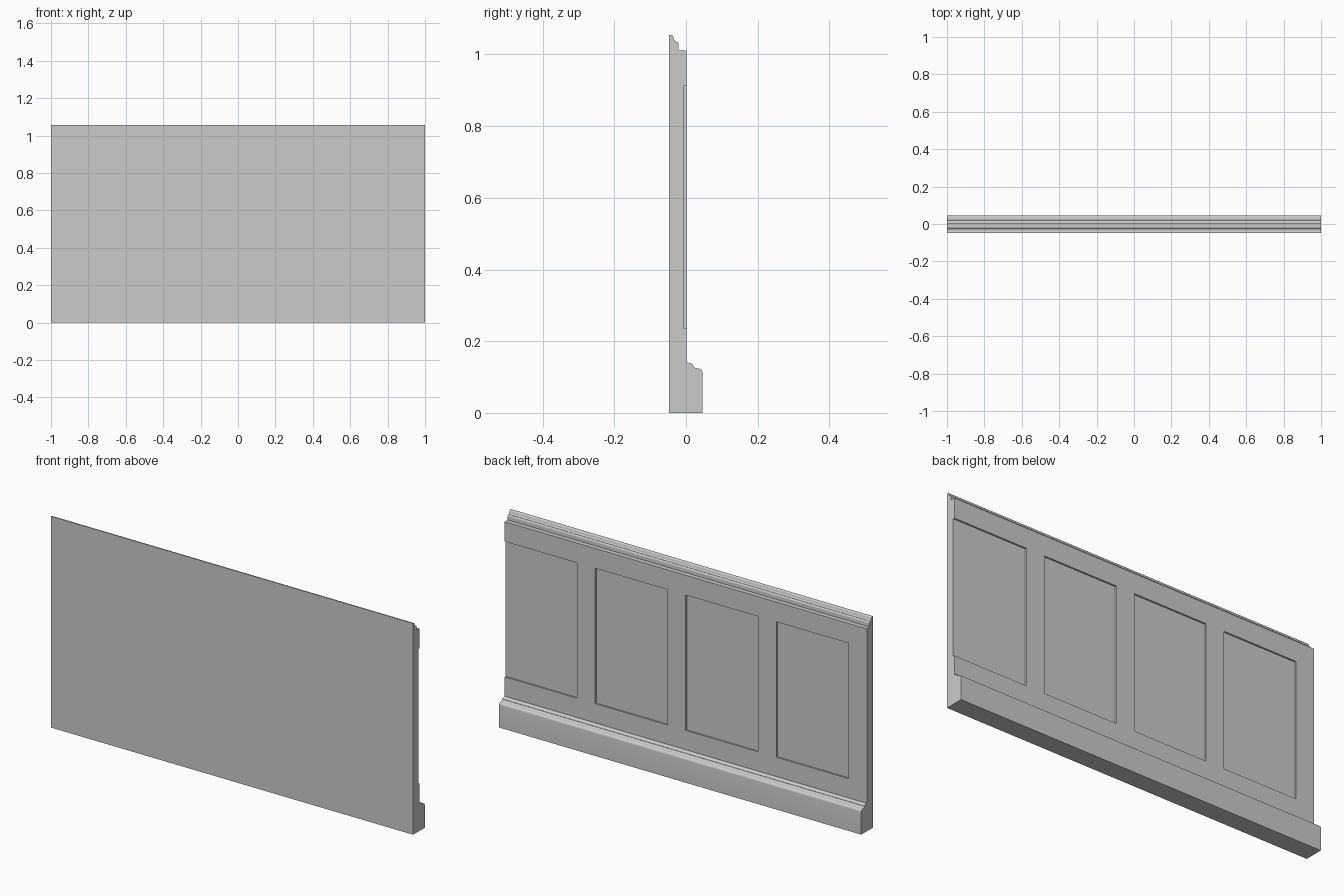
import bpy, bmesh, math

if "Cube" in bpy.data.objects:
    bpy.data.objects.remove(bpy.data.objects["Cube"])

FACE, BACK, RECESS = 0.002, -0.047, -0.006   # rail face, wall side, sunken panel depth


def arc(cy, cz, ry, rz, a0, a1, n=6):
    """Elliptical arc in the y-z plane, angles in degrees."""
    return [(cy + ry * math.cos(math.radians(a0 + (a1 - a0) * i / n)),
             cz + rz * math.sin(math.radians(a0 + (a1 - a0) * i / n))) for i in range(n + 1)]


def extrude_profile(name, pts, x0, x1):
    """Closed y-z profile swept from x0 to x1."""
    bm = bmesh.new()
    face = bm.faces.new([bm.verts.new((x0, y, z)) for y, z in pts])
    ext = bmesh.ops.extrude_face_region(bm, geom=[face])
    moved = [v for v in ext["geom"] if isinstance(v, bmesh.types.BMVert)]
    bmesh.ops.translate(bm, verts=moved, vec=(x1 - x0, 0, 0))
    bmesh.ops.recalc_face_normals(bm, faces=bm.faces)
    mesh = bpy.data.meshes.new(name)
    bm.to_mesh(mesh)
    bm.free()
    obj = bpy.data.objects.new(name, mesh)
    bpy.context.collection.objects.link(obj)
    return obj


# Wall section: skirting with moulded top, flat field, moulded cap rail
profile = [(BACK, 0), (0.046, 0)]
profile += arc(0.034, 0.112, 0.012, 0.012, 0, 90)            # skirting round edge
profile += arc(0.029, 0.132, 0.008, 0.007, 270, 180)         # skirting cove
profile += arc(0.006, 0.132, 0.013, 0.008, 0, 90)            # skirting upper bead
profile += [(FACE, 0.140), (FACE, 1.011), (-0.021, 1.011)]
profile += arc(-0.029, 1.028, 0.008, 0.008, 0, 80)           # cap lower bead
profile += arc(-0.027, 1.044, 0.007, 0.007, 260, 180)        # cap cove
profile += arc(-0.043, 1.046, 0.008, 0.009, 0, 90)           # cap upper bead
profile += [(BACK, 1.055)]
wall = extrude_profile("wainscot_wall", profile, -1, 1)

# Four sunken panels; the last one runs out through the open +x end
section = [(RECESS, 0.236), (0.03, 0.236), (0.03, 0.912), (RECESS, 0.912)]
bpy.context.view_layer.objects.active = wall
wall.select_set(True)
for i in range(4):
    x0 = -0.9 + 0.5 * i
    cutter = extrude_profile("panel_cutter", section, x0, x0 + (0.4 if i < 3 else 0.5))
    cutter.hide_render = True
    mod = wall.modifiers.new("panel_recess", 'BOOLEAN')
    mod.operation = 'DIFFERENCE'
    mod.solver = 'EXACT'
    mod.object = cutter
    bpy.ops.object.modifier_apply(modifier=mod.name)
    bpy.data.objects.remove(cutter)

bpy.ops.object.shade_smooth_by_angle(angle=math.radians(30))
